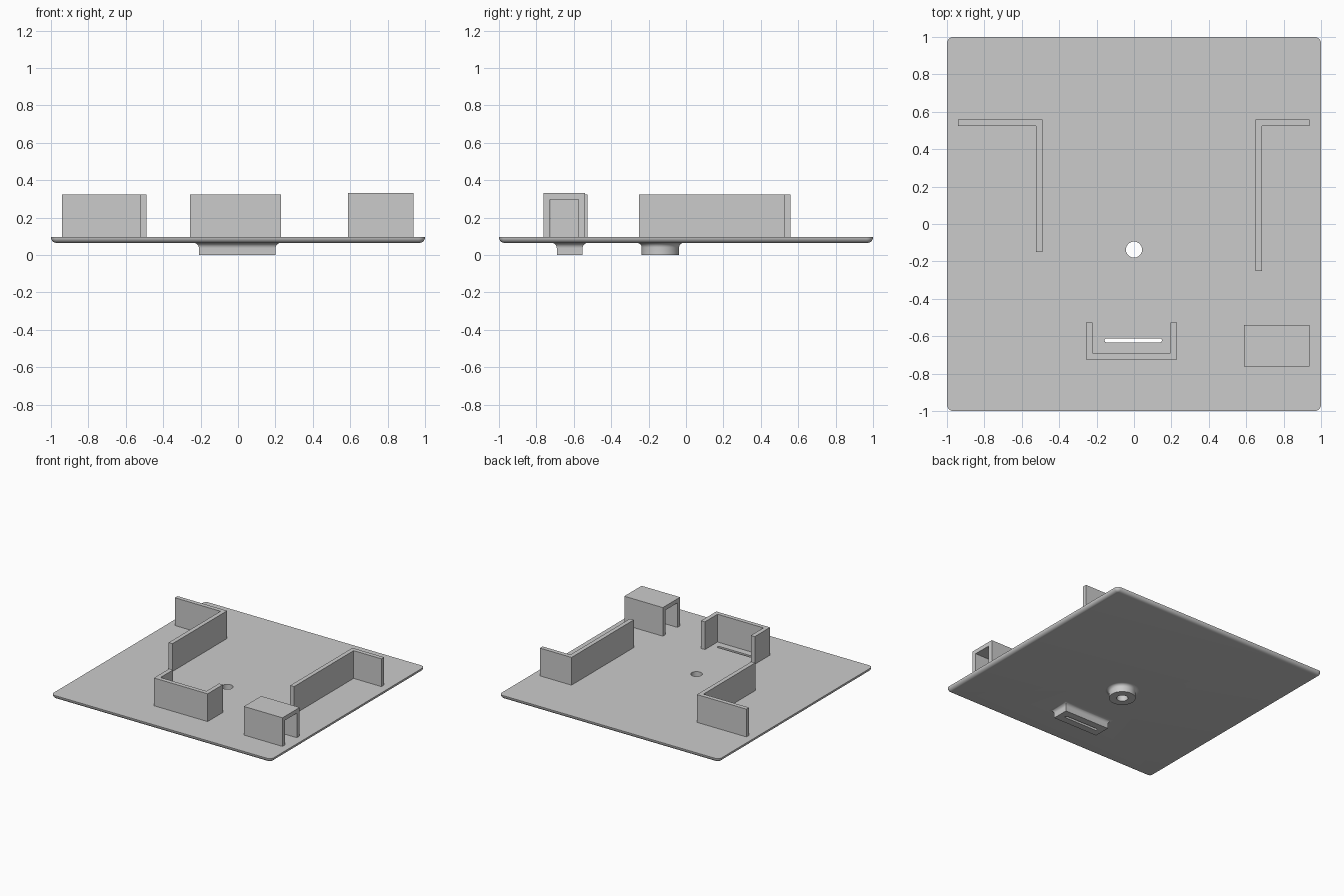
import bpy, bmesh
from math import sin, cos, pi

cube = bpy.data.objects.get("Cube")
if cube:
    bpy.data.objects.remove(cube, do_unlink=True)

# Single grey plastic
grey = bpy.data.materials.new("grey plastic")
grey.use_nodes = True
GREY = (0.6, 0.6, 0.6, 1)
grey.diffuse_color = GREY
grey.node_tree.nodes["Principled BSDF"].inputs["Base Color"].default_value = GREY

BOTTOM, TOP, WALL_TOP = 0.065, 0.097, 0.325
EMBED = 0.08      # depth inside the plate where attached parts start
T = 0.035         # wall thickness


def rounded_rect(cx, cy, hx, hy, r, steps=6):
    """Counter-clockwise outline; a radius of zero gives square corners."""
    signs = [(1, 1), (-1, 1), (-1, -1), (1, -1)]
    if r <= 0:
        return [(cx + sx * hx, cy + sy * hy) for sx, sy in signs]
    pts = []
    for q, (sx, sy) in enumerate(signs):
        for i in range(steps + 1):
            a = (q + i / steps) * pi / 2
            pts.append((cx + sx * (hx - r) + r * cos(a),
                        cy + sy * (hy - r) + r * sin(a)))
    return pts


def circle(cx, cy, r, n=48):
    return [(cx + r * cos(2 * pi * i / n), cy + r * sin(2 * pi * i / n)) for i in range(n)]


def loft(name, layers):
    """Closed solid through (outline, z) layers listed from bottom to top."""
    bm = bmesh.new()
    rings = [[bm.verts.new((x, y, z)) for x, y in pts] for pts, z in layers]
    for low, high in zip(rings, rings[1:]):
        n = len(low)
        for i in range(n):
            j = (i + 1) % n
            bm.faces.new((low[i], low[j], high[j], high[i]))
    bm.faces.new(rings[0][::-1])
    bm.faces.new(rings[-1])
    bmesh.ops.recalc_face_normals(bm, faces=bm.faces)
    mesh = bpy.data.meshes.new(name)
    bm.to_mesh(mesh)
    bm.free()
    mesh.materials.append(grey)
    obj = bpy.data.objects.new(name, mesh)
    bpy.context.collection.objects.link(obj)
    return obj


def cut(obj, *cutters):
    for c in cutters:
        mod = obj.modifiers.new("cut", "BOOLEAN")
        mod.operation = "DIFFERENCE"
        mod.solver = "EXACT"
        mod.object = c
    bpy.context.view_layer.update()
    graph = bpy.context.evaluated_depsgraph_get()
    mesh = bpy.data.meshes.new_from_object(obj.evaluated_get(graph))
    obj.modifiers.clear()
    obj.data = mesh


def smooth(obj):
    bpy.ops.object.select_all(action="DESELECT")
    obj.select_set(True)
    bpy.context.view_layer.objects.active = obj
    bpy.ops.object.shade_smooth_by_angle(angle=0.6)


def fillet(r, steps=7):
    """(outward offset, height) pairs of a quarter round flaring upward."""
    return [(r * (1 - cos(i / steps * pi / 2)), r * sin(i / steps * pi / 2))
            for i in range(steps + 1)]


# Base plate with a rounded lower edge
R = 0.03
layers = []
for i in range(8):
    a = i / 7 * pi / 2
    d = R * (1 - sin(a))
    layers.append((rounded_rect(0, 0, 1 - d, 1 - d, 0.035 - d), BOTTOM + R * (1 - cos(a))))
layers.append((rounded_rect(0, 0, 1, 1, 0.035), TOP))
plate = loft("base_plate", layers)

# Bosses under the plate, flared where they meet it
HOLE = (0, -0.137)
SLOT = (-0.004, -0.622)


def boss(name, outline, r):
    rows = [(outline(0), 0)]
    rows += [(outline(d), BOTTOM - r + h) for d, h in fillet(r)]
    rows.append((outline(r), EMBED))
    return loft(name, rows)


round_boss = boss("round_boss", lambda d: circle(*HOLE, 0.1 + d), 0.025)
slot_boss = boss("slot_boss",
                 lambda d: rounded_rect(*SLOT, 0.205 + d, 0.069 + d, 0), 0.028)

# Through hole and slot
hole_cutter = loft("hole_cutter", [(circle(*HOLE, 0.043), z) for z in (-0.1, 0.2)])
slot_outline = rounded_rect(*SLOT, 0.153, 0.011, 0.0105)
slot_cutter = loft("slot_cutter", [(slot_outline, z) for z in (-0.1, 0.2)])
cut(plate, hole_cutter, slot_cutter)
cut(round_boss, hole_cutter)
cut(slot_boss, slot_cutter)
for c in (hole_cutter, slot_cutter):
    bpy.data.objects.remove(c, do_unlink=True)
for o in (plate, round_boss, slot_boss):
    smooth(o)


# Upright walls on top of the plate
def wall(name, outline, top=WALL_TOP):
    return loft(name, [(outline, EMBED), (outline, top)])


def corner_wall(name, x_in, x_out, y_back, y_front):
    t = T if x_out > x_in else -T
    wall(name, [(x_in, y_back), (x_out, y_back), (x_out, y_back - T),
                (x_in + t, y_back - T), (x_in + t, y_front), (x_in, y_front)])


corner_wall("right_corner_wall", -0.49, -0.94, 0.558, -0.15)
corner_wall("left_corner_wall", 0.65, 0.938, 0.558, -0.25)

# U-shaped pocket around the slot, open toward the back
X0, X1, Y0, Y1 = -0.257, 0.231, -0.724, -0.526
wall("slot_pocket", [(X0, Y1), (X0, Y0), (X1, Y0), (X1, Y1),
                     (X1 - T, Y1), (X1 - T, Y0 + T), (X0 + T, Y0 + T), (X0 + T, Y1)])

# Tunnel-shaped cover, open at both ends
profile = [(-0.763, EMBED), (-0.728, EMBED), (-0.728, 0.298), (-0.576, 0.298),
           (-0.576, EMBED), (-0.539, EMBED), (-0.539, 0.332), (-0.763, 0.332)]
bm = bmesh.new()
face = bm.faces.new([bm.verts.new((0.588, y, z)) for y, z in profile])
side = bmesh.ops.extrude_face_region(bm, geom=[face])["geom"]
bmesh.ops.translate(bm, vec=(0.35, 0, 0),
                    verts=[v for v in side if isinstance(v, bmesh.types.BMVert)])
bmesh.ops.recalc_face_normals(bm, faces=bm.faces)
mesh = bpy.data.meshes.new("tunnel_cover")
bm.to_mesh(mesh)
bm.free()
mesh.materials.append(grey)
bpy.context.collection.objects.link(bpy.data.objects.new("tunnel_cover", mesh))
